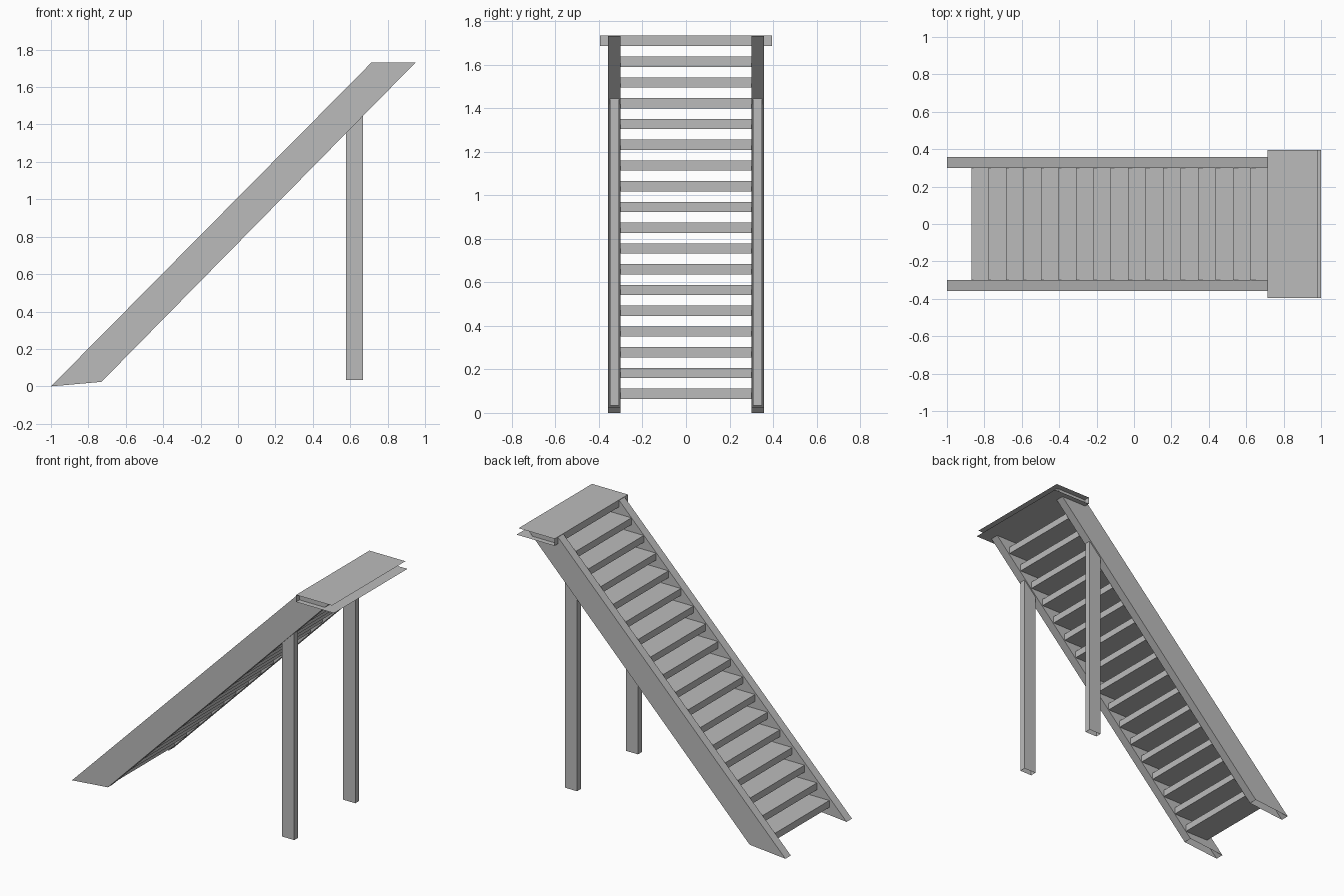
import bpy
import bmesh

cube = bpy.data.objects.get("Cube")
if cube:
    bpy.data.objects.remove(cube, do_unlink=True)

# One plain grey for the whole staircase
grey = bpy.data.materials.new("plain_grey")
grey.use_nodes = True
colour = (0.5, 0.5, 0.5, 1)
grey.diffuse_color = colour
grey.node_tree.nodes["Principled BSDF"].inputs["Base Color"].default_value = colour


def extrude_profile(name, profile, y0, y1, caps=True, skip=()):
    """Sweep an (x, z) profile from y0 to y1, leaving the skipped sides open."""
    bm = bmesh.new()
    near = [bm.verts.new((x, y0, z)) for x, z in profile]
    far = [bm.verts.new((x, y1, z)) for x, z in profile]
    count = len(profile)
    for i in range(count):
        j = (i + 1) % count
        if i not in skip:
            bm.faces.new((near[j], near[i], far[i], far[j]))
    if caps:
        bm.faces.new(near)
        bm.faces.new(far[::-1])
    mesh = bpy.data.meshes.new(name)
    bm.to_mesh(mesh)
    bm.free()
    mesh.materials.append(grey)
    obj = bpy.data.objects.new(name, mesh)
    bpy.context.collection.objects.link(obj)
    return obj


def rectangle(x0, x1, z0, z1):
    return [(x0, z0), (x1, z0), (x1, z1), (x0, z1)]


# Sloping side boards, open at the foot, and the posts that carry them
board = [(-1.0, 0.0), (-0.73, 0.024), (0.95, 1.732), (0.714, 1.732)]
post = [(0.577, 0.035), (0.668, 0.035), (0.668, 1.446), (0.577, 1.353)]
for side, sign in (("right", -1), ("left", 1)):
    y0, y1 = sorted((sign * 0.30, sign * 0.358))
    extrude_profile("side_board_" + side, board, y0, y1, skip=(0,))
    y0, y1 = sorted((sign * 0.308, sign * 0.349))
    extrude_profile("post_" + side, post, y0, y1, skip=(0,))

# Open treads climbing between the boards
run, rise = 0.0932, 0.0954
for step in range(17):
    x, z = -0.87 + run * step, 0.064 + rise * step
    extrude_profile("tread_%02d" % (step + 1),
                    rectangle(x, x + 0.18, z, z + 0.047), -0.30, 0.30)

# Landing: top and bottom sheets joined by the front lip only
landing = [(0.714, 1.687), (1.0, 1.687), (0.985, 1.735), (0.714, 1.735)]
extrude_profile("landing", landing, -0.395, 0.395, caps=False, skip=(1,))
